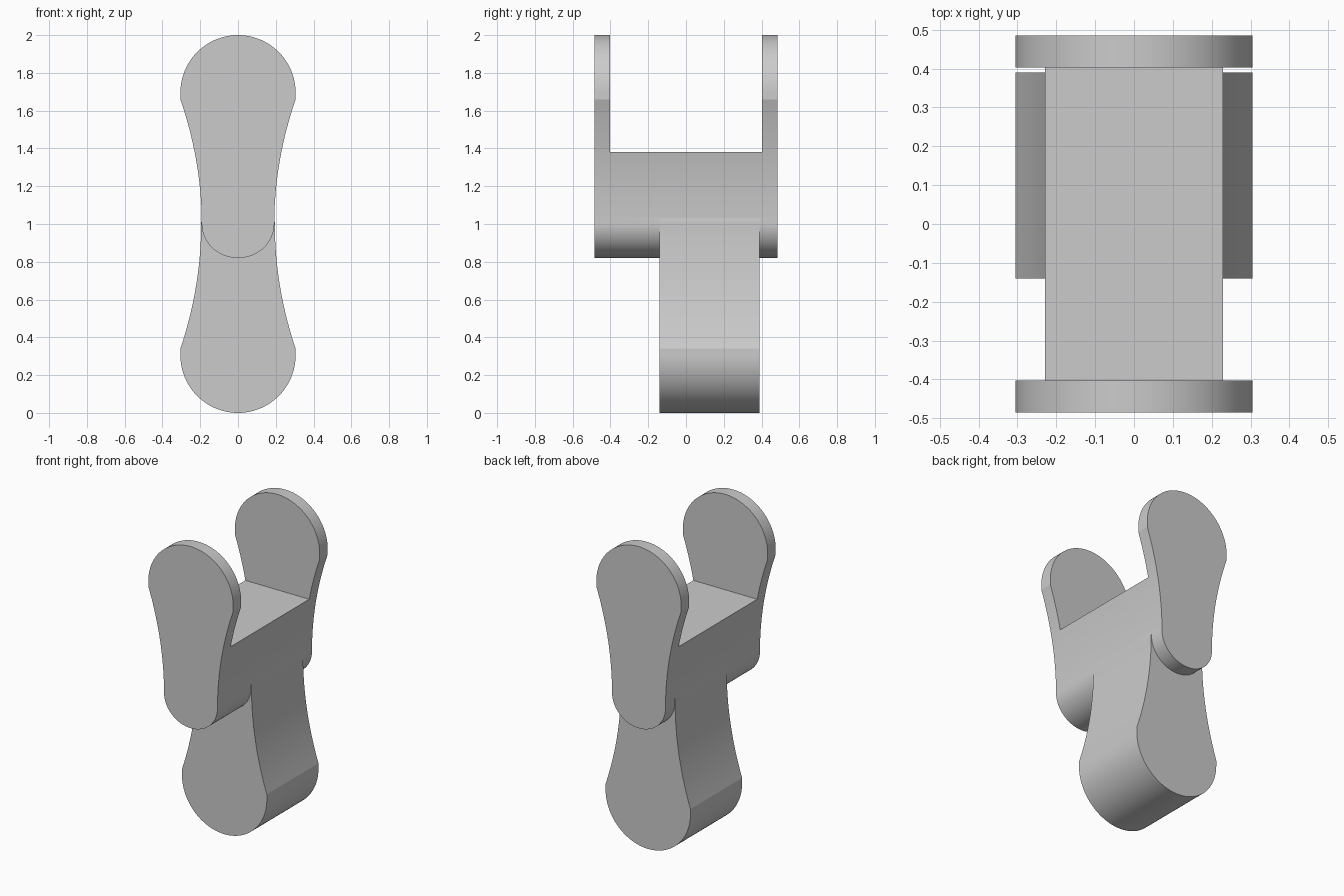
import bpy, bmesh, math

default = bpy.data.objects.get("Cube")
if default:
    bpy.data.objects.remove(default, do_unlink=True)

grey = bpy.data.materials.new("light_grey")
grey.use_nodes = True
COLOR = (0.6, 0.6, 0.6, 1)
grey.diffuse_color = COLOR
grey.node_tree.nodes["Principled BSDF"].inputs["Base Color"].default_value = COLOR


def lobe_profile(waist):
    """Rounded club outline: wide round head, concave flanks, small round tail."""
    head_r, head_z, corner_z, waist_z, tail = 0.305, 1.695, 1.66, 1.0, 0.18
    steps = 40
    half = []
    for i in range(steps + 1):                        # head, apex to side
        a = math.pi / 2 * (1 - i / steps)
        half.append((head_r * math.cos(a), head_z + head_r * math.sin(a)))
    for i in range(steps):                            # concave flank
        t = 1 - i / steps
        half.append((waist + (head_r - waist) * t * t,
                     waist_z + (corner_z - waist_z) * t))
    for i in range(steps + 1):                        # tail, side to bottom
        a = math.pi / 2 * i / steps
        half.append((waist * math.cos(a), waist_z - tail * math.sin(a)))
    return half + [(-x, z) for x, z in reversed(half[1:-1])]


def extrude_profile(name, points, y0, y1):
    bm = bmesh.new()
    face = bm.faces.new([bm.verts.new((x, y0, z)) for x, z in points])
    new = bmesh.ops.extrude_face_region(bm, geom=[face])["geom"]
    bmesh.ops.translate(bm, vec=(0, y1 - y0, 0),
                        verts=[v for v in new if isinstance(v, bmesh.types.BMVert)])
    bmesh.ops.recalc_face_normals(bm, faces=bm.faces)
    mesh = bpy.data.meshes.new(name)
    bm.to_mesh(mesh)
    bm.free()
    mesh.materials.append(grey)
    obj = bpy.data.objects.new(name, mesh)
    bpy.context.collection.objects.link(obj)
    return obj


def apply_boolean(obj, other, operation):
    mod = obj.modifiers.new(operation.lower(), "BOOLEAN")
    mod.operation, mod.object, mod.solver = operation, other, "EXACT"
    bpy.context.view_layer.objects.active = obj
    bpy.ops.object.modifier_apply(modifier=mod.name)
    bpy.data.objects.remove(other, do_unlink=True)


# Upper fork: full-depth club with a slot cut between its two cheeks
fork = extrude_profile("fork_link", lobe_profile(0.192), -0.485, 0.485)
slot = extrude_profile("slot_cutter",
                       [(-1, 1.38), (1, 1.38), (1, 3), (-1, 3)], -0.403, 0.403)
apply_boolean(fork, slot, "DIFFERENCE")

# Lower lug: the same club turned upside down, set toward the back
lug_points = [(x, 2 - z) for x, z in lobe_profile(0.195)]
lug = extrude_profile("lower_lug", lug_points, -0.14, 0.39)
apply_boolean(fork, lug, "UNION")

bpy.ops.object.select_all(action="DESELECT")
fork.select_set(True)
bpy.context.view_layer.objects.active = fork
bpy.ops.object.shade_smooth_by_angle(angle=math.radians(15))
